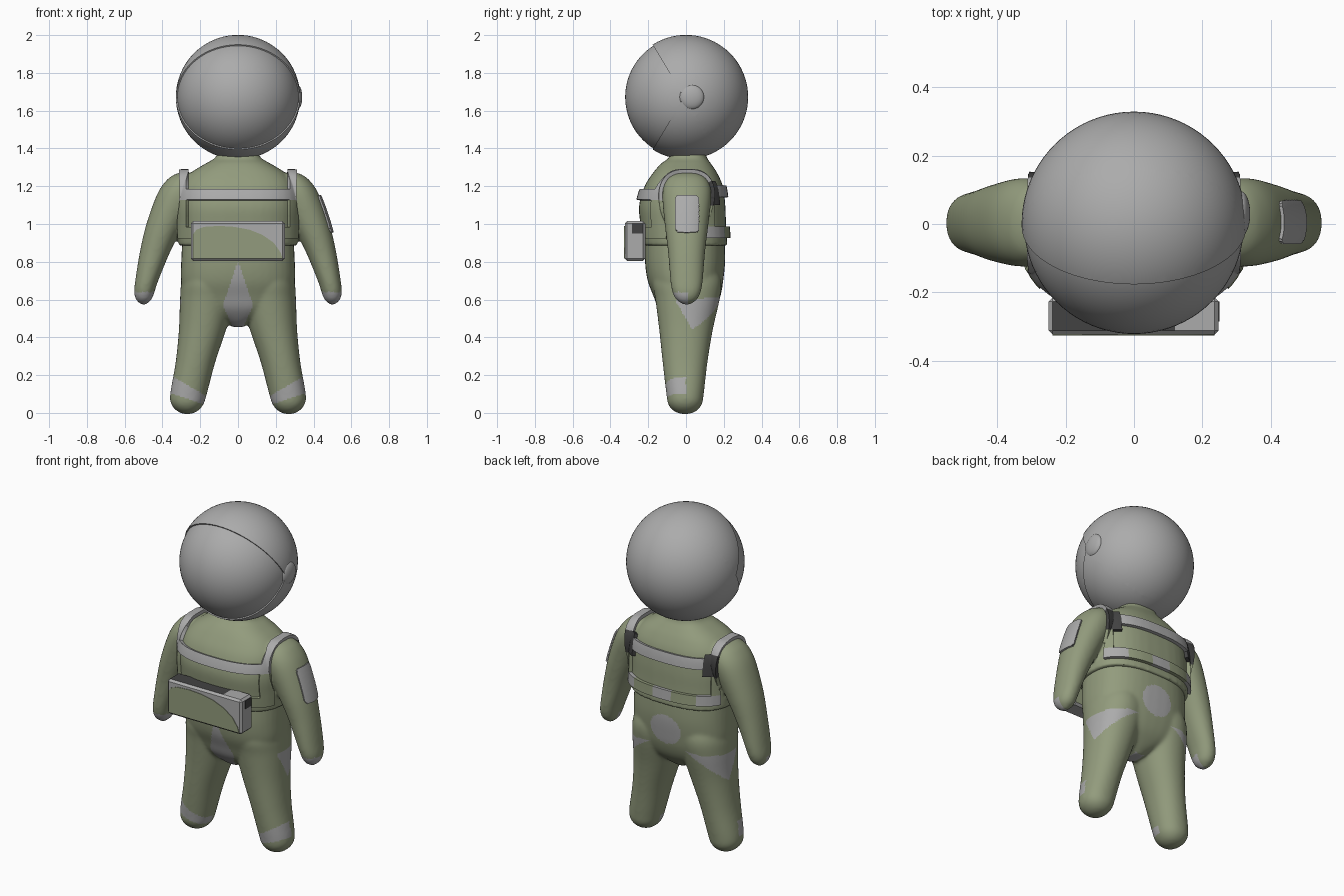
import bpy, bmesh, math
from mathutils import Vector, Matrix

if "Cube" in bpy.data.objects:
    bpy.data.objects.remove(bpy.data.objects["Cube"])

# ---- palette (every mesh gets the same slots) ----
OLIVE, GREY, DARK = 0, 1, 2
MATS = []
for nm, c in (("olive fabric", (0.29, 0.33, 0.205)), ("light grey", (0.41, 0.41, 0.41)),
              ("dark grey", (0.055, 0.055, 0.055))):
    m = bpy.data.materials.new(nm)
    m.diffuse_color = (*c, 1)
    m.use_nodes = True
    m.node_tree.nodes["Principled BSDF"].inputs["Base Color"].default_value = m.diffuse_color
    MATS.append(m)


def make(name, bm, mat=None):
    me = bpy.data.meshes.new(name)
    if mat is not None:
        for f in bm.faces:
            f.material_index = mat
    bm.to_mesh(me)
    bm.free()
    for m in MATS:
        me.materials.append(m)
    ob = bpy.data.objects.new(name, me)
    bpy.context.collection.objects.link(ob)
    return ob


def bake(ob):
    bpy.context.view_layer.update()
    dg = bpy.context.evaluated_depsgraph_get()
    me = bpy.data.meshes.new_from_object(ob.evaluated_get(dg))
    ob.modifiers.clear()
    ob.data = me
    for m in MATS[len(me.materials):]:
        me.materials.append(m)


def catmull(a, b, c, d, t):
    return [0.5 * (2*q + (r-p)*t + (2*p-5*q+4*r-s)*t*t + (3*q-p-3*r+s)*t**3)
            for p, q, r, s in zip(a, b, c, d)]


def loft(bm, rings, side=1, power=2.0, n=40):
    """Rings are (cx, cy, z, rx, ry), joined by a smooth skin."""
    k = len(rings)
    dense = []
    for i in range(k - 1):
        for j in range(5):
            dense.append(catmull(rings[max(i-1, 0)], rings[i], rings[i+1], rings[min(i+2, k-1)], j/5))
    dense.append(rings[-1])
    prev = None
    e = 2 / power
    for cx, cy, z, rx, ry in dense:
        rx, ry = max(rx, .004), max(ry, .004)
        ring = []
        for i in range(n):
            a = 2 * math.pi * i / n
            c, s = math.cos(a), math.sin(a)
            ring.append(bm.verts.new((side * (cx + rx * math.copysign(abs(c)**e, c)),
                                      cy + ry * math.copysign(abs(s)**e, s), z)))
        if prev:
            for i in range(n):
                bm.faces.new((prev[i], prev[(i+1) % n], ring[(i+1) % n], ring[i]))
        else:
            bm.faces.new(ring)
        prev = ring
    bm.faces.new(prev)


def soft_body(name, trunk, limb, power, rule):
    """Fuse a trunk and two mirrored limbs into one smooth skin and colour it."""
    bm = bmesh.new()
    loft(bm, trunk, power=power)
    for s in (-1, 1):
        loft(bm, limb, side=s, power=2.15)
    bmesh.ops.recalc_face_normals(bm, faces=bm.faces)
    ob = make(name, bm, OLIVE)
    r = ob.modifiers.new("fuse", 'REMESH')
    r.mode = 'VOXEL'
    r.voxel_size = 0.008
    s = ob.modifiers.new("soften", 'SMOOTH')
    s.factor, s.iterations = 0.5, 16
    bake(ob)
    for p in ob.data.polygons:
        p.material_index = rule(p.center)
    return ob


def overlay(name, src, planes, rule, thick):
    """Lift a strip of an existing surface; rule returns a colour or None."""
    bm = bmesh.new()
    bm.from_mesh(src.data)
    for axis, v in planes:
        no = Vector((0, 0, 0))
        no[axis] = 1
        bmesh.ops.bisect_plane(bm, geom=bm.verts[:] + bm.edges[:] + bm.faces[:],
                               plane_co=no * v, plane_no=no)
    bm.normal_update()
    kill = []
    for f in bm.faces:
        m = rule(f.calc_center_median(), f.normal)
        if m is None:
            kill.append(f)
        else:
            f.material_index = m
    bmesh.ops.delete(bm, geom=kill, context='FACES')
    ob = make(name, bm)
    s = ob.modifiers.new("thick", 'SOLIDIFY')
    s.thickness, s.offset = thick, 1
    bake(ob)
    return ob


# ---- jacket with arms ----
jacket = soft_body("jacket", [
    (0, -.005, .885, .314, .224), (0, -.015, 1.0, .314, .227), (0, -.02, 1.1, .314, .228),
    (0, -.012, 1.2, .3, .207), (0, -.005, 1.27, .25, .17), (0, 0, 1.32, .172, .132),
    (0, .01, 1.352, .12, .1), (0, .01, 1.40, .1, .09)], [
    (.27, .005, 1.27, .05, .06), (.29, .005, 1.238, .082, .105), (.315, .005, 1.16, .112, .13),
    (.385, .003, 1.0, .1, .116), (.44, .003, .85, .08, .098), (.483, .003, .7, .061, .086),
    (.496, .003, .64, .054, .075), (.499, .003, .6, .041, .055), (.5, .003, .573, .012, .018)],
    2.6, lambda c: GREY if c.z < .64 and c.y < .01 else OLIVE)


# ---- trousers with crotch, seat, hip and foot patches ----
def in_tri(u, v, t):
    d = [(t[i][0] - u) * (t[(i+1) % 3][1] - v) - (t[(i+1) % 3][0] - u) * (t[i][1] - v) for i in range(3)]
    return all(x > 0 for x in d) or all(x < 0 for x in d)


def trouser_colour(c):
    x, y, z = abs(c.x), c.y, c.z
    crotch = .08 * (.8 - z) / .23 if z > .57 else .08 - .05 * (.57 - z) / .11
    if z > .43 and y < .05 and x < crotch:
        return GREY
    if y > .05 and (x / .1)**2 + ((z - .73) / .09)**2 < 1:
        return GREY
    if y > -.05 and x > .08 and in_tri(y - x, z, ((-.36, .6), (.06, .62), (-.28, .44))):
        return GREY
    if y < 0 and .045 + .33 * (x - .18) < z < .095 + .6 * (x - .18):
        return GREY
    return OLIVE


soft_body("trousers", [
    (0, -.005, .91, .295, .21), (0, -.005, .8, .301, .212), (0, -.003, .7, .302, .2),
    (0, .005, .62, .285, .178), (0, .005, .55, .225, .15), (0, .005, .49, .09, .1),
    (0, .005, .455, .03, .05)], [
    (.14, .005, .8, .12, .15), (.155, .005, .7, .143, .182), (.163, .008, .6, .144, .17),
    (.188, 0, .44, .125, .142),
    (.225, -.005, .27, .105, .119), (.262, -.005, .1, .097, .099), (.268, -.005, .045, .085, .089),
    (.268, -.005, .01, .055, .06), (.268, -.005, -.006, .02, .02)], 2.5, trouser_colour)


# ---- harness straps over chest, shoulders and back ----
def harness_rule(c, n):
    x, y, z = abs(c.x), c.y, c.z
    if x > .308 or z < .925:
        return None
    front, back = y < -.1, y > .1
    vertical = x > .262 and (z > 1.125 or abs(y) > .1)
    low = z < .985 and (front or back)
    high = (front and 1.125 < z < 1.178) or (back and 1.14 < z < 1.2)
    corner = y > .09 and x > .225 and 1.1 < z < 1.22
    if corner:
        return DARK
    if not (vertical or low or high):
        return None
    if z < 1.125:
        return GREY if back and low and (x > .2 or x < .06) else OLIVE
    return GREY


overlay("harness", jacket,
        [(0, s * v) for v in (.06, .2, .225, .262, .308) for s in (-1, 1)] +
        [(2, v) for v in (.925, .985, 1.1, 1.125, 1.14, 1.178, 1.2, 1.22)] + [(1, .09), (1, .1), (1, -.1)],
        harness_rule, .02)

# ---- sleeve plate, on one arm only ----
overlay("sleeve_plate", jacket, [(1, -.055), (1, .065), (2, .955), (2, 1.15)],
        lambda c, n: GREY if c.x > .35 and n.x > .2 and
        abs((c.y - .005) / .061)**7 + abs((c.z - 1.0525) / .0985)**7 < 1 else None, .01)

# ---- helmet: visor ball inside a shell with a wedge-shaped opening ----
HZ = 1.672


def ball(r, loc, scale=(1, 1, 1)):
    bm = bmesh.new()
    bmesh.ops.create_uvsphere(bm, u_segments=80, v_segments=40, radius=r,
                              matrix=Matrix.Translation(loc) @ Matrix.Diagonal((*scale, 1)))
    return bm


make("visor", ball(.322, (0, 0, HZ)), GREY)
bm = ball(.329, (0, 0, HZ))
for s in (-1, 1):
    bmesh.ops.bisect_plane(bm, geom=bm.verts[:] + bm.edges[:] + bm.faces[:],
                           plane_co=(0, -.01, HZ), plane_no=(0, 1, s * .6))
for f in bm.faces:
    f.material_index = GREY
opening = [f for f in bm.faces
           if f.calc_center_median().y < -.01 - .6 * abs(f.calc_center_median().z - HZ)]
bmesh.ops.delete(bm, geom=opening, context='FACES')
shell = make("helmet_shell", bm, GREY)
s = shell.modifiers.new("thick", 'SOLIDIFY')
s.thickness, s.offset = .012, -1
bake(shell)
make("helmet_hinge", ball(.065, (.314, .03, HZ), (.4, 1, 1)), GREY)


# ---- chest box ----
def box(name, lo, hi, mat, bevel=0):
    bm = bmesh.new()
    lo, hi = Vector(lo), Vector(hi)
    bmesh.ops.create_cube(bm, size=1, matrix=Matrix.Translation((lo + hi) / 2) @
                          Matrix.Diagonal((*(hi - lo), 1)))
    if bevel:
        bmesh.ops.bevel(bm, geom=bm.edges[:], offset=bevel, segments=1, affect='EDGES')
        bmesh.ops.bisect_plane(bm, geom=bm.verts[:] + bm.edges[:] + bm.faces[:],
                               plane_co=(.12, 0, 0), plane_no=(1, 0, 0))
    return make(name, bm, mat)


chest = box("chest_box", (-.25, -.324, .805), (.248, -.215, 1.015), GREY, .012)
for p in chest.data.polygons:
    if p.normal.z > .9 and p.center.x < .12:
        p.material_index = DARK
    elif p.normal.y > .9:
        p.material_index = OLIVE
box("box_side_label", (.244, -.285, .95), (.25, -.227, 1.002), DARK)

# olive curved panel on the front of the box
bm = bmesh.new()
outline = [(-.238, .817), (.236, .817), (.225, .85), (.19, .9), (.13, .942), (.06, .97),
           (-.02, .985), (-.1, .99), (-.18, .985), (-.22, .97), (-.238, .945)]
face = bm.faces.new([bm.verts.new((x, -.327, z)) for x, z in outline])
ext = bmesh.ops.extrude_face_region(bm, geom=[face])
bmesh.ops.translate(bm, verts=[v for v in ext["geom"] if isinstance(v, bmesh.types.BMVert)], vec=(0, .006, 0))
bmesh.ops.recalc_face_normals(bm, faces=bm.faces)
make("box_front_panel", bm, OLIVE)

# ---- smooth shading with crisp edges ----
for ob in bpy.context.collection.objects:
    ob.select_set(True)
    bpy.context.view_layer.objects.active = ob
bpy.ops.object.shade_smooth_by_angle(angle=math.radians(35))
